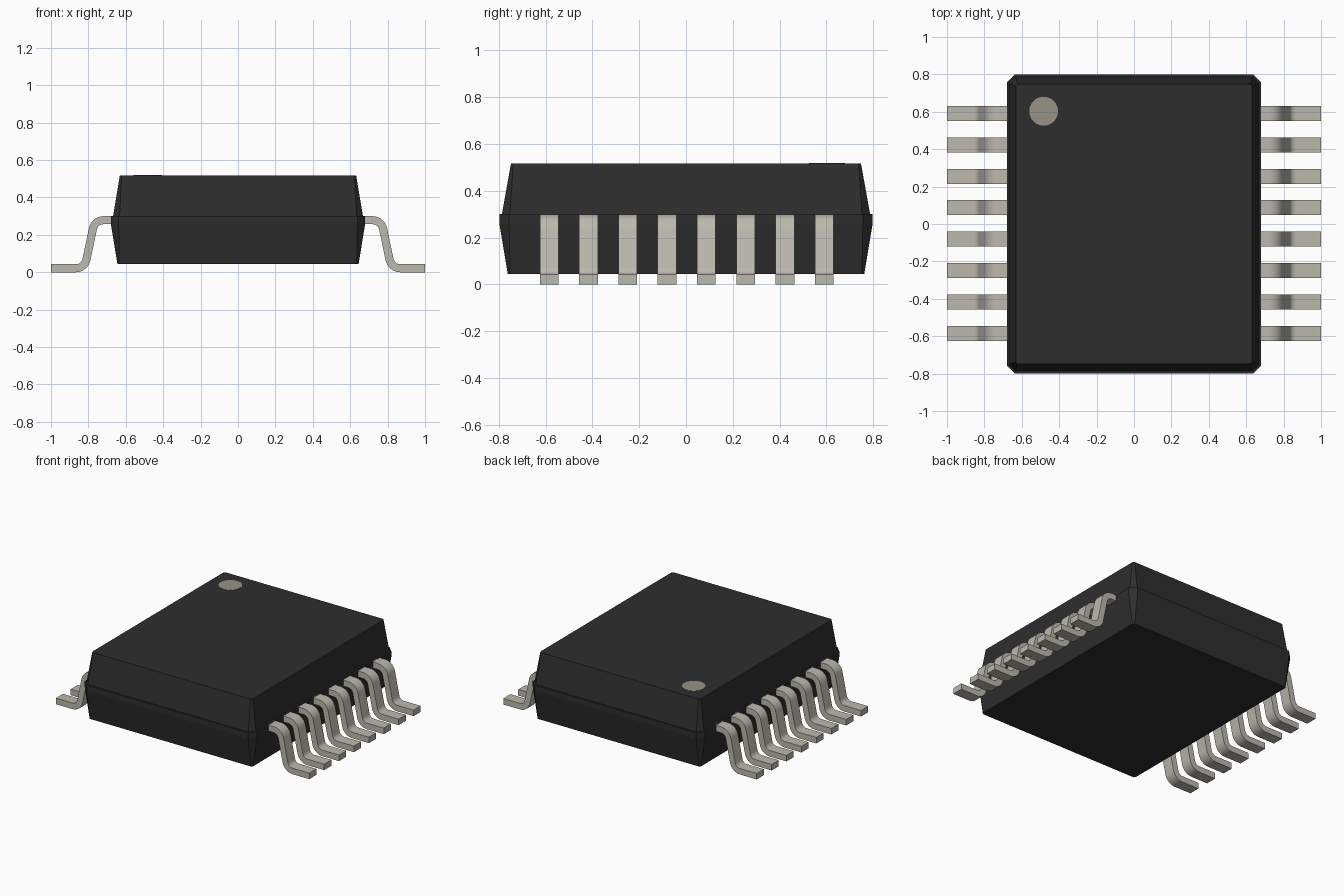
import bpy, bmesh, math
from mathutils import Vector

cube = bpy.data.objects.get("Cube")
if cube:
    bpy.data.objects.remove(cube, do_unlink=True)


def make_material(name, rgb, metallic=0.0):
    mat = bpy.data.materials.new(name)
    mat.use_nodes = True
    mat.diffuse_color = (*rgb, 1)
    bsdf = next(n for n in mat.node_tree.nodes if n.type == 'BSDF_PRINCIPLED')
    bsdf.inputs["Base Color"].default_value = (*rgb, 1)
    bsdf.inputs["Roughness"].default_value = 0.6
    return mat


BLACK = make_material("black plastic", (0.027, 0.027, 0.027))
METAL = make_material("tinned metal", (0.50, 0.48, 0.42))
MARK = make_material("marker beige", (0.31, 0.29, 0.235))


def finish(name, bm, mat):
    bmesh.ops.recalc_face_normals(bm, faces=bm.faces)
    mesh = bpy.data.meshes.new(name)
    bm.to_mesh(mesh)
    bm.free()
    mesh.materials.append(mat)
    obj = bpy.data.objects.new(name, mesh)
    bpy.context.collection.objects.link(obj)
    return obj


def loft(bm, rings):
    """Join equal-length rings of points into a capped solid."""
    loops = [[bm.verts.new(p) for p in ring] for ring in rings]
    n = len(loops[0])
    for a, b in zip(loops, loops[1:]):
        for i in range(n):
            j = (i + 1) % n
            bm.faces.new((a[i], a[j], b[j], b[i]))
    bm.faces.new(loops[0][::-1])
    bm.faces.new(loops[-1])


def chamfered_ring(hx, hy, c, z):
    return [(hx, -hy + c, z), (hx, hy - c, z), (hx - c, hy, z), (-hx + c, hy, z),
            (-hx, hy - c, z), (-hx, -hy + c, z), (-hx + c, -hy, z), (hx - c, -hy, z)]


# Moulded body: tapered lower half, parting band, tapered upper half
bm = bmesh.new()
loft(bm, [chamfered_ring(*r) for r in (
    (0.645, 0.762, 0.010, 0.045),
    (0.680, 0.798, 0.042, 0.260),
    (0.680, 0.798, 0.042, 0.300),
    (0.668, 0.787, 0.035, 0.300),
    (0.632, 0.748, 0.010, 0.517))])
finish("body", bm, BLACK)

# Pin-one marker: thin disc on the top face
bm = bmesh.new()
bmesh.ops.create_cone(bm, cap_ends=True, segments=32, radius1=0.077, radius2=0.077, depth=0.004)
bmesh.ops.translate(bm, verts=bm.verts, vec=(-0.483, 0.603, 0.517))
finish("pin_one_marker", bm, MARK)

# Gull-wing lead centre line, with rounded bends
T = 0.043
START, TOP, BOTTOM, TIP = (Vector(p) for p in (
    (0.64, 0.2785), (0.766, 0.2785), (0.820, T / 2), (1.0, T / 2)))


def bend(prev, corner, nxt, radius, steps=8):
    a, b = (prev - corner).normalized(), (nxt - corner).normalized()
    half = a.angle(b) / 2
    centre = corner + (a + b).normalized() * radius / math.sin(half)
    p0 = corner + a * radius / math.tan(half) - centre
    p1 = corner + b * radius / math.tan(half) - centre
    total = p0.angle(p1)
    return [centre + (p0 * math.sin((1 - k / steps) * total)
                      + p1 * math.sin(k / steps * total)) / math.sin(total)
            for k in range(steps + 1)]


path = ([START] + bend(START, TOP, BOTTOM, 0.058)
        + bend(TOP, BOTTOM, TIP, 0.058) + [TIP])


def make_lead(name, side, y, half_width=0.04):
    rings = []
    for i, p in enumerate(path):
        d = (path[min(i + 1, len(path) - 1)] - path[max(i - 1, 0)]).normalized()
        if i in (0, 1, len(path) - 2, len(path) - 1):
            d = Vector((1, 0))
        n = Vector((-d.y, d.x)) * T / 2
        rings.append([(side * q.x, y + s, q.y) for q, s in (
            (p + n, -half_width), (p + n, half_width),
            (p - n, half_width), (p - n, -half_width))])
    bm = bmesh.new()
    loft(bm, rings)
    obj = finish(name, bm, METAL)
    bpy.ops.object.select_all(action='DESELECT')
    obj.select_set(True)
    bpy.context.view_layer.objects.active = obj
    bpy.ops.object.shade_smooth_by_angle(angle=math.radians(35))


# Eight leads on each side
for side, label in ((1, "left"), (-1, "right")):
    for k in range(8):
        make_lead(f"{label}_lead_{k + 1}", side, 0.003 + (k - 3.5) * 0.168)
